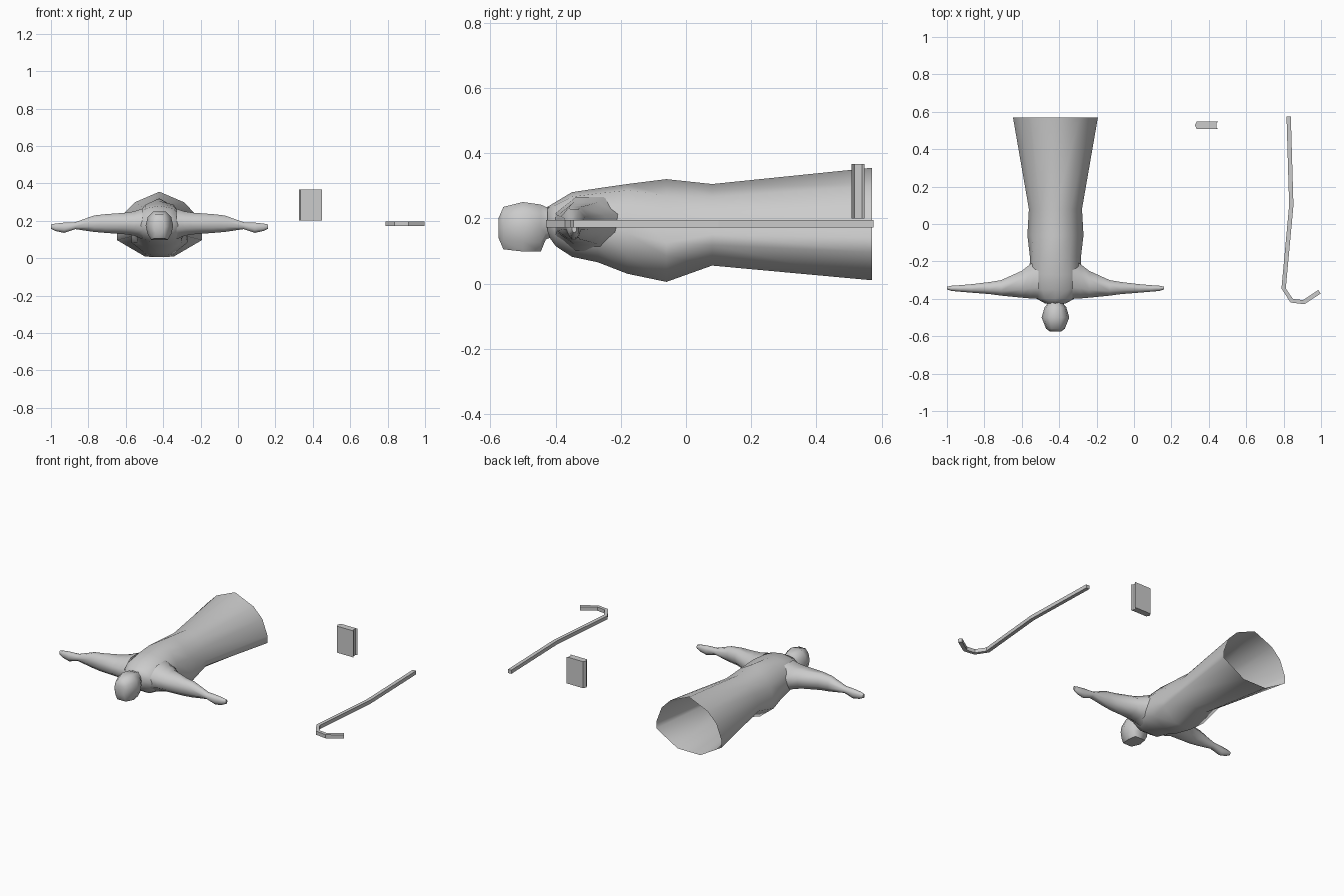
import bpy, bmesh, math

if "Cube" in bpy.data.objects:
    bpy.data.objects.remove(bpy.data.objects["Cube"])

grey = bpy.data.materials.new("plain grey")
grey.diffuse_color = (0.6, 0.6, 0.6, 1)
grey.use_nodes = True
grey.node_tree.nodes["Principled BSDF"].inputs["Base Color"].default_value = grey.diffuse_color
CX = -0.42  # centre line of the figure


def finish(name, bm, smooth=None):
    bmesh.ops.recalc_face_normals(bm, faces=bm.faces[:])
    me = bpy.data.meshes.new(name)
    bm.to_mesh(me)
    bm.free()
    me.materials.append(grey)
    ob = bpy.data.objects.new(name, me)
    bpy.context.collection.objects.link(ob)
    if smooth:
        bpy.ops.object.select_all(action='DESELECT')
        ob.select_set(True)
        bpy.context.view_layer.objects.active = ob
        bpy.ops.object.shade_smooth_by_angle(angle=math.radians(smooth))
    return ob


def loft(name, rings, cap_start=False, cap_end=False, smooth=60):
    bm = bmesh.new()
    loops = [[bm.verts.new(p) for p in r] for r in rings]
    n = len(loops[0])
    for a, b in zip(loops, loops[1:]):
        for i in range(n):
            j = (i + 1) % n
            bm.faces.new((a[i], a[j], b[j], b[i]))
    if cap_start:
        bm.faces.new(loops[0])
    if cap_end:
        bm.faces.new(loops[-1])
    return finish(name, bm, smooth)


def ring_y(y, half, z0, z1, profile):
    right = [(u * half, z0 + v * (z1 - z0)) for u, v in profile]
    left = [(-x, z) for x, z in reversed(right) if x > 1e-6]
    return [(CX + x, y, z) for x, z in right + left]


# Robe: hollow, open at the hem; (y, half width, bottom, top)
robe_profile = [(0, 1), (.57, .84), (.84, .66), (1, .38), (1, .25), (.35, 0)]
chest_profile = [(0, 1), (.55, .93), (.88, .72), (1, .45), (.85, .2), (.35, 0)]
body = [(-.425, .055, .15, .235), (-.40, .10, .115, .25), (-.35, .13, .082, .28),
        (-.27, .14, .065, .292), (-.18, .136, .03, .305)]
skirt = [(-.06, .15, .005, .32), (.08, .142, .055, .305), (.57, .227, .01, .355)]
loft("robe", [ring_y(*s, chest_profile) for s in body]
     + [ring_y(*s, robe_profile) for s in skirt], cap_start=True)

# Head and neck
head_profile = [(.45, 1), (.85, .8), (1, .5), (.85, .2), (.6, 0)]
head = [(-.575, .03, .14, .20), (-.56, .05, .105, .235), (-.50, .074, .098, .25),
        (-.445, .058, .098, .242), (-.43, .045, .135, .235), (-.39, .045, .15, .235)]
loft("head", [ring_y(*s, head_profile) for s in head], cap_start=True)

# Arms: (distance from centre line, y min, y max, z min, z max)
arm = [(.09, -.40, -.19, .10, .265), (.135, -.398, -.215, .12, .25),
       (.18, -.394, -.25, .127, .243), (.29, -.383, -.30, .135, .235),
       (.35, -.375, -.31, .14, .228), (.45, -.367, -.322, .155, .192),
       (.51, -.362, -.327, .135, .19), (.555, -.358, -.33, .145, .185),
       (.58, -.35, -.335, .157, .18)]
for side, name in ((1, "right_arm"), (-1, "left_arm")):
    rings = []
    for d, y0, y1, z0, z1 in arm:
        rings.append([(CX + side * d,
                       (y0 + y1) / 2 + (y1 - y0) / 2 * math.cos(t) * 1.08,
                       (z0 + z1) / 2 + (z1 - z0) / 2 * math.sin(t) * 1.08)
                      for t in [math.tau * (k + .5) / 8 for k in range(8)]])
    loft(name, rings, cap_end=True)


# Book: rounded spine on one side, inset pages on the other
book = [(.335, .508), (.45, .508), (.44, .516), (.44, .54), (.45, .547),
        (.335, .547), (.325, .528)]
bm = bmesh.new()
low = [bm.verts.new((x, y, .20)) for x, y in book]
high = [bm.verts.new((x, y, .367)) for x, y in book]
bm.faces.new(low)
bm.faces.new(high)
for i in range(len(book)):
    j = (i + 1) % len(book)
    bm.faces.new((low[i], low[j], high[j], high[i]))
finish("book", bm)

# Crook: square bar along a bent path
path = [(.827, .575), (.841, .10), (.80, -.345), (.843, -.41), (.907, -.418), (.992, -.362)]
rings = []
for i, (x, y) in enumerate(path):
    a, b = path[max(i - 1, 0)], path[min(i + 1, len(path) - 1)]
    dx, dy = b[0] - a[0], b[1] - a[1]
    k = .0115 / math.hypot(dx, dy)
    nx, ny = -dy * k, dx * k
    rings.append([(x + s * nx, y + s * ny, z)
                  for s, z in ((-1, .172), (1, .172), (1, .195), (-1, .195))])
loft("crook", rings, True, True, smooth=None)
